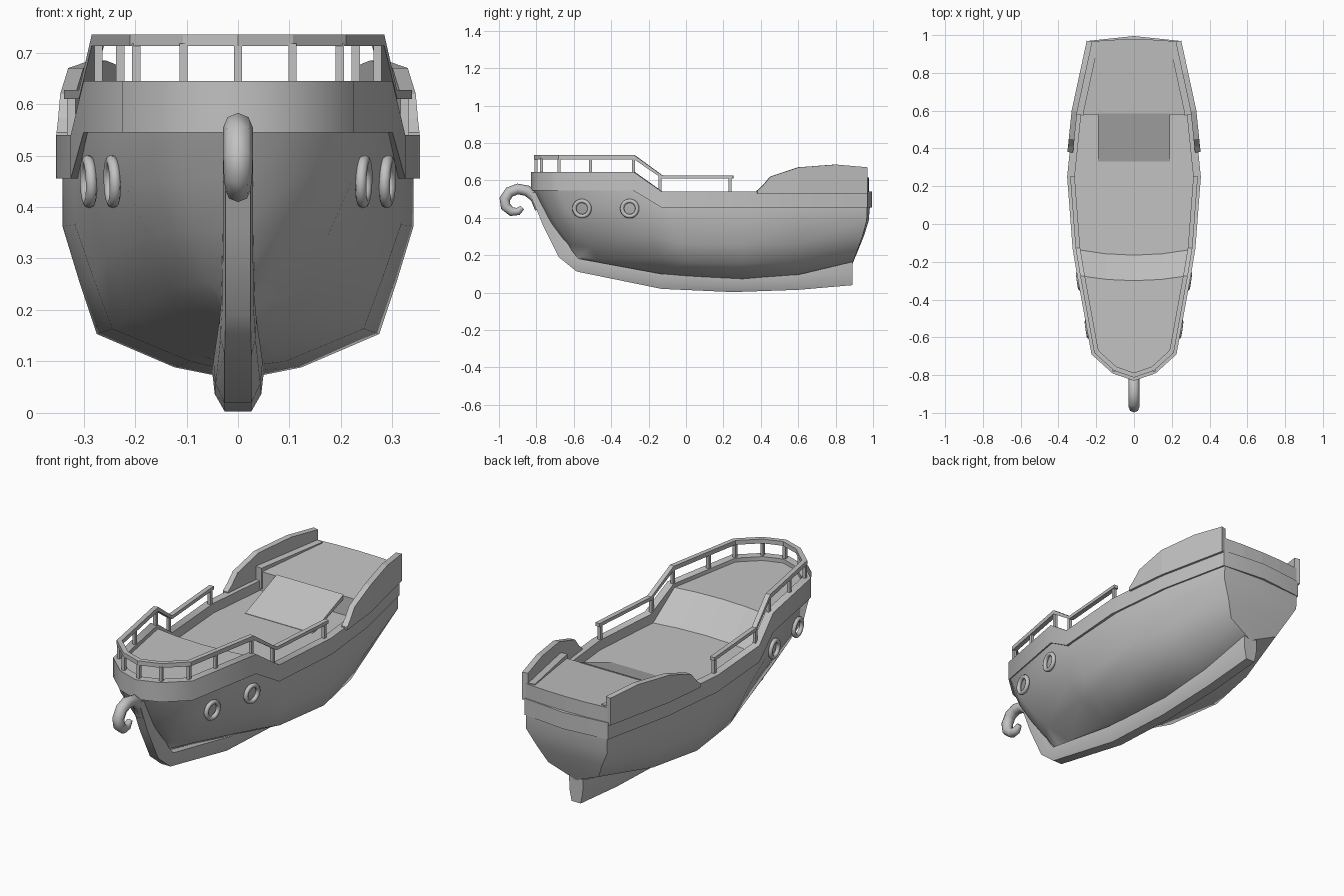
import bpy, bmesh
from mathutils import Vector
from mathutils.bvhtree import BVHTree

if "Cube" in bpy.data.objects:
    bpy.data.objects.remove(bpy.data.objects["Cube"])

grey = bpy.data.materials.new("plain grey")
grey.use_nodes = True
grey.diffuse_color = (0.54, 0.54, 0.54, 1)
grey.node_tree.nodes["Principled BSDF"].inputs["Base Color"].default_value = grey.diffuse_color


def interp(table, v):
    """Piecewise linear lookup, extended past both ends."""
    for (a, fa), (b, fb) in zip(table, table[1:]):
        if v <= b:
            break
    return fa + (fb - fa) * (v - a) / (b - a)


def finish(ob, angle=None):
    ob.data.materials.clear()
    ob.data.materials.append(grey)
    if angle:
        bpy.ops.object.select_all(action='DESELECT')
        ob.select_set(True)
        bpy.context.view_layer.objects.active = ob
        bpy.ops.object.shade_smooth_by_angle(angle=angle)
    return ob


def loft(name, rows, ring=True, closed=False, angle=None, upward=False):
    """Skin a list of equal point rows; ring closes each row, closed joins last to first."""
    bm = bmesh.new()
    grid = [[bm.verts.new(p) for p in row] for row in rows]
    n = len(grid[0])
    for i in range(len(grid) if closed else len(grid) - 1):
        a, b = grid[i], grid[(i + 1) % len(grid)]
        for j in range(n if ring else n - 1):
            k = (j + 1) % n
            bm.faces.new((a[j], a[k], b[k], b[j]))
    if ring and not closed:
        bm.faces.new(grid[0])
        bm.faces.new(grid[-1])
    bmesh.ops.remove_doubles(bm, verts=bm.verts, dist=0.0005)
    bmesh.ops.recalc_face_normals(bm, faces=bm.faces)
    if upward and sum(f.normal.z * f.calc_area() for f in bm.faces) < 0:
        bmesh.ops.reverse_faces(bm, faces=bm.faces)
    me = bpy.data.meshes.new(name)
    bm.to_mesh(me)
    bm.free()
    ob = bpy.data.objects.new(name, me)
    bpy.context.collection.objects.link(ob)
    return finish(ob, angle)


def ribbon(name, path, low, high, t0, t1, closed=False, angle=None):
    """Board following a plan path, from z low(y) to high(y), inset t0 to t1 from it."""
    pts = [Vector(p) for p in path]
    n, rows = len(pts), []
    for i, p in enumerate(pts):
        before = pts[i - 1] if closed or i else None
        after = pts[(i + 1) % n] if closed or i < n - 1 else None
        dirs = [d.normalized() for d in ((p - before) if before else None,
                                         (after - p) if after else None) if d]
        norms = [Vector((-d.y, d.x)) for d in dirs]
        m = sum(norms, Vector((0, 0))).normalized()
        m /= m.dot(norms[0])
        z0, z1 = low(p.y), high(p.y)
        a, b = p + m * t0, p + m * t1
        rows.append([(a.x, a.y, z0), (a.x, a.y, z1), (b.x, b.y, z1), (b.x, b.y, z0)])
    return loft(name, rows, closed=closed, angle=angle)


def box(name, centre, size):
    x, y, z = (s / 2 for s in size)
    c = Vector(centre)
    return loft(name, [[c + Vector((sx * x, sy * y, h)) for sx, sy in
                        ((-1, -1), (1, -1), (1, 1), (-1, 1))] for h in (-z, z)])


# Plan outline of one side (y, half width), bow to stern
side = [(-.83, 0), (-.79, .115), (-.69, .225), (-.28, .3), (-.13, .325),
        (.25, .354), (.6, .318), (.97, .238), (.995, 0)]
half = lambda y: interp(side, y)
step = lambda fore, aft: lambda y: interp([(-1, fore), (-.28, fore), (-.13, aft), (2, aft)], y)
wale_low, wale_top = step(.545, .455), step(.645, .54)
rail_low, rail_top = step(.713, .61), step(.735, .627)

# Hull: waterline levels given as height fraction and fullness
keel_z = [(-.6, .185), (-.58, .18), (-.13, .09), (.25, .068), (.6, .085), (.89, .15)]
stem_y = [(.14, -.57), (.18, -.59), (.36, -.725), (.545, -.82)]
stern_y = [(.14, .885), (.36, .965), (.56, .972)]
inset = [(-.7, .003), (-.13, .008), (.25, .013), (1, .008)]
levels = [(0, .1), (.045, .36), (.21, .805), (.47, .905), (.74, 1), (1, 1)]
sharpness = [4, 3.2, 2.4, 1.4, 1.2, 1, 1.4, 2.2, 2.2]
rows = []
for (y, w), p in zip(side, sharpness):
    u = min((y + .83) / 1.8, 1)
    base = interp(keel_z, -.58 + u * 1.47)
    row = []
    for t, f in levels:
        z = base + (wale_low(y) + .01 - base) * t
        s, e = interp(stem_y, z), interp(stern_y, z)
        bulge = .015 * t if y > .98 else 0
        row.append(Vector((max(w - interp(inset, y), 0) * f ** p, s + (e - s) * u + bulge, z)))
    rows.append([Vector((-v.x, v.y, v.z)) for v in reversed(row)] + row)
hull = loft("hull", rows, ring=False, angle=0.95)

# Wale band around the whole ship
right = [(w, y) for y, w in side]
left = [(-w, y) for y, w in side[1:-1]]
ribbon("wale_band", right + left[::-1], wale_low, wale_top, 0, .04, closed=True, angle=0.7)

# Deck: forecastle, ramp down, waist, stern deck and stern face
deck_rows = [(-.79, .625, -.02), (-.69, .625, -.06), (-.275, .625, -.025), (-.135, .49, -.03),
             (.25, .49, 0), (.58, .49, 0), (.58, .587, 0), (.966, .615, .012), (.966, .53, .012)]
deck = []
for y, z, bulge in deck_rows:
    w = half(y) - (.006 if y > .9 else .02)
    deck.append([(-w, y, z), (-w / 2, y + bulge * .75, z), (0, y + bulge, z),
                 (w / 2, y + bulge * .75, z), (w, y, z)])
loft("deck", deck, ring=False, upward=True)

# Sloping hatch panel up to the stern deck
loft("hatch_panel", [[(x, .33, .48), (x, .33, .492), (x, .585, .592), (x, .585, .57)]
                     for x in (-.19, .19)])

# Stern bulwarks and inner ledges
crest = [(.38, .545), (.4, .56), (.45, .62), (.6, .67), (.8, .685), (.97, .67)]
aft = [(half(y), y) for y in (.38, .41, .45, .6, .7, .8, .968)]
for s, tag in ((1, "left"), (-1, "right")):
    path = [(s * x, y) for x, y in aft]
    ribbon("stern_bulwark_" + tag, path, lambda y: .53,
           lambda y: interp(crest, y), -.012 * s, .018 * s)
    inner = [(s * half(y), y) for y in (.58, .6, .8, .965)]
    ribbon("deck_ledge_" + tag, inner, lambda y: .5,
           lambda y: .607 + .03 * (y - .58), .015 * s, .052 * s)

# Handrail and posts
fore = [(half(y), y) for y in (-.79, -.69, -.28, -.13, .25)]
rail = [(-x, y) for x, y in reversed(fore)] + [(0, -.83)] + fore
ribbon("handrail", rail, rail_low, rail_top, .016, .04)
for y in (-.803, -.772, -.68, -.51, -.28, -.14, .235):
    x = 0 if y < -.8 else half(y) - .029
    for s in ((1, -1) if x else (1,)):
        z0, z1 = wale_top(y) - .03, rail_low(y) + .005
        box("rail_post", (s * x, y, (z0 + z1) / 2), (.016, .016, z1 - z0))

# Keel and stem: inner edge, outer edge, half widths, with rounded flanks
keel = [(-.775, .535, -.835, .535, .03, .024), (-.69, .36, -.765, .36, .03, .024),
        (-.61, .225, -.68, .19, .032, .024), (-.575, .182, -.585, .113, .036, .026),
        (-.13, .1, -.13, .02, .048, .026), (.25, .078, .25, .003, .05, .026),
        (.6, .096, .6, .015, .05, .026), (.89, .165, .89, .04, .04, .026)]
keel_rows = []
for y0, z0, y1, z1, a, b in keel:
    ym, zm, m = y0 + (y1 - y0) * .55, z0 + (z1 - z0) * .55, a * .8 + b * .2
    keel_rows.append([(-a, y0, z0), (a, y0, z0), (m, ym, zm),
                      (b, y1, z1), (-b, y1, z1), (-m, ym, zm)])
loft("keel_and_stem", keel_rows, angle=0.5)

# Curled bow scroll
scroll = [(-.78, .45, 1), (-.805, .51, 1), (-.85, .545, 1), (-.9, .554, 1), (-.944, .538, 1),
          (-.969, .5, 1), (-.964, .46, .95), (-.932, .433, .85), (-.897, .434, .7),
          (-.875, .455, .45)]
curve = bpy.data.curves.new("bow_scroll", 'CURVE')
curve.dimensions = '3D'
curve.bevel_depth, curve.bevel_resolution, curve.use_fill_caps = .029, 2, True
spline = curve.splines.new('POLY')
spline.points.add(len(scroll) - 1)
for pt, (y, z, r) in zip(spline.points, scroll):
    pt.co, pt.radius = (0, y, z, 1), r
ob = bpy.data.objects.new("bow_scroll", curve)
bpy.context.collection.objects.link(ob)
bpy.ops.object.select_all(action='DESELECT')
ob.select_set(True)
bpy.context.view_layer.objects.active = ob
bpy.ops.object.convert(target='MESH')
finish(bpy.context.object, 0.9)

# Porthole rings seated on the hull surface
bm = bmesh.new()
bm.from_mesh(hull.data)
tree = BVHTree.FromBMesh(bm)
bm.free()
for y in (-.555, -.3):
    for s in (1, -1):
        spot, normal, _, _ = tree.ray_cast(Vector((s, y, .45)), Vector((-s, 0, 0)))
        if normal.x * s < 0:
            normal = -normal
        facing = Vector((normal.x, normal.y * .8, normal.z * .5)).normalized()
        bpy.ops.mesh.primitive_torus_add(location=spot + normal * .008,
                                         rotation=facing.to_track_quat('Z', 'Y').to_euler(),
                                         major_segments=20, minor_segments=8,
                                         major_radius=.041, minor_radius=.011)
        ring = bpy.context.object
        ring.name = "porthole_ring"
        finish(ring, 0.9)
